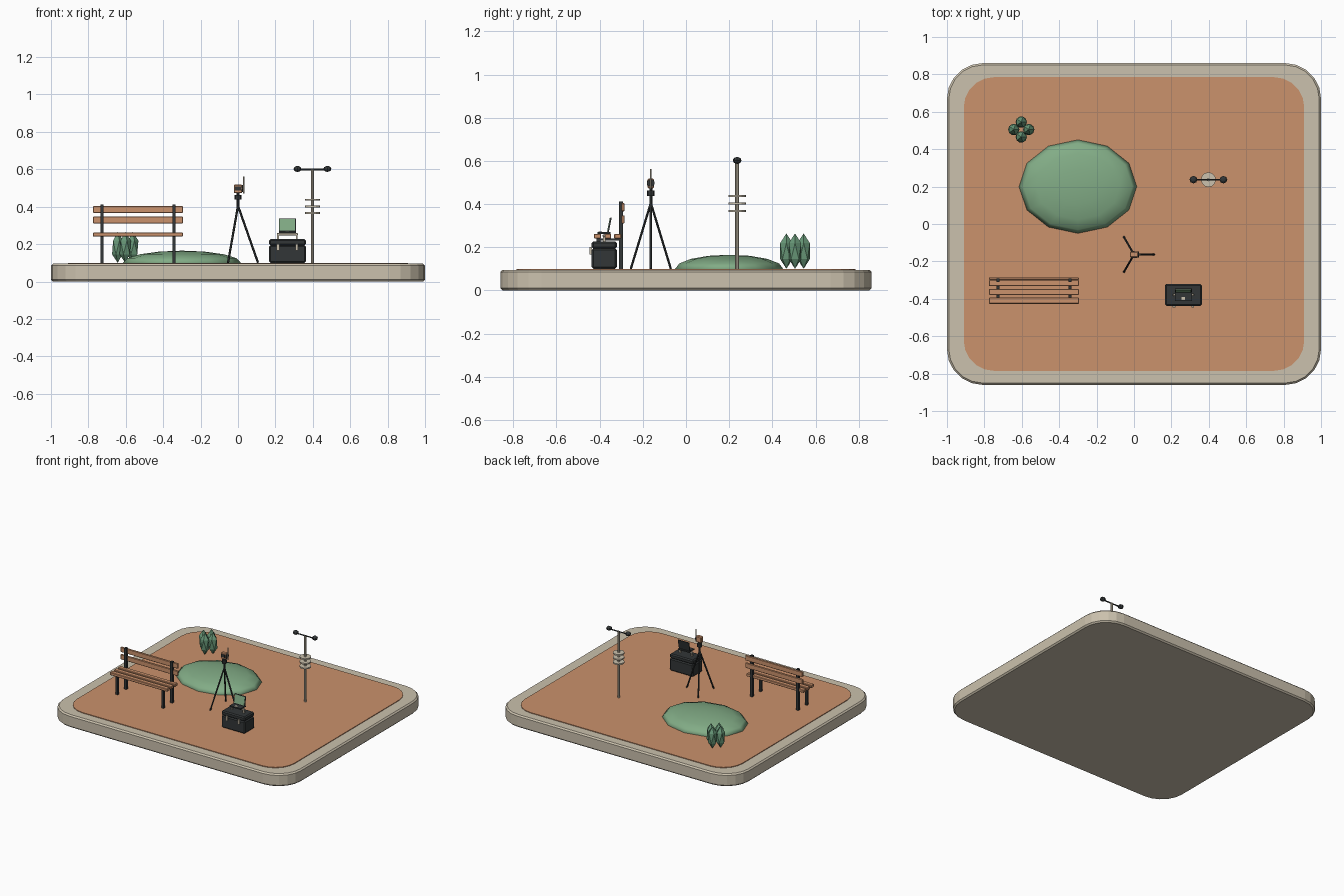
import bpy, bmesh, math
from mathutils import Vector, Matrix

if "Cube" in bpy.data.objects:
    bpy.data.objects.remove(bpy.data.objects["Cube"])


def mat(name, rgb):
    m = bpy.data.materials.new(name)
    lin = [((c / 255 + 0.055) / 1.055) ** 2.4 for c in rgb]
    m.diffuse_color = (*lin, 1)
    m.use_nodes = True
    m.node_tree.nodes["Principled BSDF"].inputs["Base Color"].default_value = m.diffuse_color
    return m


STONE = mat("stone", (203, 193, 173))
CLAY = mat("clay orange", (203, 146, 108))
GREEN = mat("sage green", (130, 172, 134))
LEAF = mat("leaf green", (104, 152, 120))
DARK = mat("charcoal", (50, 54, 55))


def finish(name, bm, material, smooth=False):
    bmesh.ops.recalc_face_normals(bm, faces=bm.faces)
    me = bpy.data.meshes.new(name)
    bm.to_mesh(me)
    bm.free()
    me.materials.append(material)
    for p in me.polygons:
        p.use_smooth = smooth
    ob = bpy.data.objects.new(name, me)
    bpy.context.collection.objects.link(ob)
    return ob


def box(name, c, s, material, bevel=0.0, rot_x=0.0):
    bm = bmesh.new()
    bmesh.ops.create_cube(bm, size=1)
    bmesh.ops.scale(bm, vec=s, verts=bm.verts)
    if bevel:
        bmesh.ops.bevel(bm, geom=bm.edges[:], offset=bevel, segments=1, affect='EDGES')
    bmesh.ops.transform(bm, matrix=Matrix.Translation(c) @ Matrix.Rotation(rot_x, 4, 'X'), verts=bm.verts)
    return finish(name, bm, material)


def rod(name, a, b, r, material, sides=8, r2=None):
    a, b = Vector(a), Vector(b)
    d = b - a
    bm = bmesh.new()
    bmesh.ops.create_cone(bm, cap_ends=True, segments=sides, radius1=r,
                          radius2=r if r2 is None else r2, depth=d.length)
    rot = d.to_track_quat('Z', 'Y').to_matrix().to_4x4()
    bmesh.ops.transform(bm, matrix=Matrix.Translation((a + b) / 2) @ rot, verts=bm.verts)
    return finish(name, bm, material)


def slab(name, hx, hy, r, z0, z1, bevel, material):
    """Rounded rectangle, extruded, with chamfered rims."""
    bm = bmesh.new()
    vs = []
    for k, (sx, sy) in enumerate([(1, 1), (-1, 1), (-1, -1), (1, -1)]):
        for i in range(6):
            a = math.pi / 2 * (k + i / 5)
            vs.append(bm.verts.new((sx * (hx - r) + r * math.cos(a),
                                    sy * (hy - r) + r * math.sin(a), z0)))
    f = bm.faces.new(vs)
    ext = bmesh.ops.extrude_face_region(bm, geom=[f])
    top = [v for v in ext['geom'] if isinstance(v, bmesh.types.BMVert)]
    bmesh.ops.translate(bm, vec=(0, 0, z1 - z0), verts=top)
    if bevel:
        rim = [e for e in bm.edges if abs(e.verts[0].co.z - e.verts[1].co.z) < 1e-5]
        bmesh.ops.bevel(bm, geom=rim, offset=bevel, segments=1, affect='EDGES')
    return finish(name, bm, material)


# Ground plinth and clay surface
slab("plinth", 1.0, 0.86, 0.19, 0.0, 0.095, 0.01, STONE)
slab("clay_surface", 0.91, 0.785, 0.16, 0.08, 0.1, 0, CLAY)

# Grass mound: upper half of a squashed sphere
bm = bmesh.new()
bmesh.ops.create_uvsphere(bm, u_segments=12, v_segments=8, radius=1)
bmesh.ops.delete(bm, geom=[v for v in bm.verts if v.co.z < -0.5], context='VERTS')
bmesh.ops.scale(bm, vec=(0.315, 0.25, 0.065), verts=bm.verts)
bmesh.ops.translate(bm, vec=(-0.30, 0.2, 0.1), verts=bm.verts)
finish("mound", bm, GREEN, smooth=True)

# Shrub: four faceted spindles
for i, (dx, dy) in enumerate([(1, 0), (0, 1), (-1, 0), (0, -1)]):
    bm = bmesh.new()
    bmesh.ops.create_icosphere(bm, subdivisions=1, radius=1)
    bmesh.ops.scale(bm, vec=(0.034, 0.034, 0.082), verts=bm.verts)
    bmesh.ops.translate(bm, vec=(-0.603 + 0.04 * dx, 0.505 + 0.04 * dy, 0.182), verts=bm.verts)
    finish(f"shrub_leaf_{i}", bm, LEAF)

# Bench
for i, y in enumerate((-0.41, -0.363, -0.316)):
    box(f"seat_slat_{i}", (-0.535, y, 0.251), (0.48, 0.033, 0.022), CLAY, 0.003)
for i, z in enumerate((0.329, 0.385)):
    box(f"back_slat_{i}", (-0.535, -0.292, z), (0.48, 0.014, 0.038), CLAY, 0.003)
for x in (-0.727, -0.342):
    box("bench_back_post", (x, -0.301, 0.256), (0.018, 0.018, 0.312), DARK)
    box("bench_front_leg", (x, -0.405, 0.17), (0.018, 0.018, 0.14), DARK)
    box("bench_seat_rail", (x, -0.355, 0.236), (0.016, 0.11, 0.01), DARK)

# Survey tripod
TX, TY = 0.0, -0.163
for i in range(3):
    a = math.tau * i / 3
    rod(f"tripod_leg_{i}", (TX + 0.107 * math.cos(a), TY + 0.107 * math.sin(a), 0.1),
        (TX, TY, 0.405), 0.006, DARK, 6)
rod("tripod_neck", (TX, TY, 0.395), (TX, TY, 0.475), 0.007, DARK)
rod("tripod_head", (TX, TY, 0.438), (TX, TY, 0.463), 0.018, DARK)
box("instrument_body", (TX, TY, 0.495), (0.045, 0.03, 0.046), CLAY, 0.005)
box("instrument_display", (TX, TY - 0.016, 0.498), (0.03, 0.004, 0.022), DARK)
rod("instrument_dial", (TX + 0.02, TY, 0.497), (TX + 0.026, TY, 0.497), 0.018, DARK, 10)
rod("antenna", (TX + 0.03, TY, 0.47), (TX + 0.03, TY, 0.562), 0.004, STONE, 6)

# Equipment case
CX, CY = 0.264, -0.379
box("case_body", (CX, CY, 0.147), (0.197, 0.117, 0.094), DARK, 0.008)
box("case_lid", (CX, CY, 0.21), (0.197, 0.117, 0.034), DARK, 0.008)
for s in (-1, 1):
    box("case_latch", (CX + s * 0.05, CY - 0.062, 0.183), (0.014, 0.01, 0.034), STONE)
    box("handle_post", (CX + s * 0.05, CY, 0.238), (0.01, 0.012, 0.034), STONE)
box("handle_grip", (CX, CY, 0.253), (0.112, 0.014, 0.014), STONE, 0.003)

# Laptop on the case
box("laptop_base", (CX, -0.38, 0.265), (0.092, 0.062, 0.009), DARK)
box("laptop_touchpad", (CX, -0.398, 0.2705), (0.02, 0.016, 0.003), STONE)
box("laptop_lid", (CX, -0.354, 0.303), (0.092, 0.006, 0.07), DARK, 0, -0.2)
box("laptop_screen", (CX, -0.3575, 0.304), (0.084, 0.004, 0.062), GREEN, 0, -0.2)

# Weather mast
MX, MY = 0.398, 0.237
rod("mast", (MX, MY, 0.095), (MX, MY, 0.6), 0.009, STONE)
for i, z in enumerate((0.367, 0.402, 0.437)):
    rod(f"shield_disc_{i}", (MX, MY, z - 0.005), (MX, MY, z + 0.005), 0.04, STONE, 12)
rod("mast_crossbar", (MX - 0.08, MY, 0.598), (MX + 0.08, MY, 0.598), 0.005, DARK, 6)
for s in (-1, 1):
    bm = bmesh.new()
    bmesh.ops.create_uvsphere(bm, u_segments=8, v_segments=6, radius=1)
    bmesh.ops.scale(bm, vec=(0.021, 0.02, 0.016), verts=bm.verts)
    bmesh.ops.translate(bm, vec=(MX + s * 0.08, MY, 0.602), verts=bm.verts)
    finish("wind_cup", bm, DARK)
